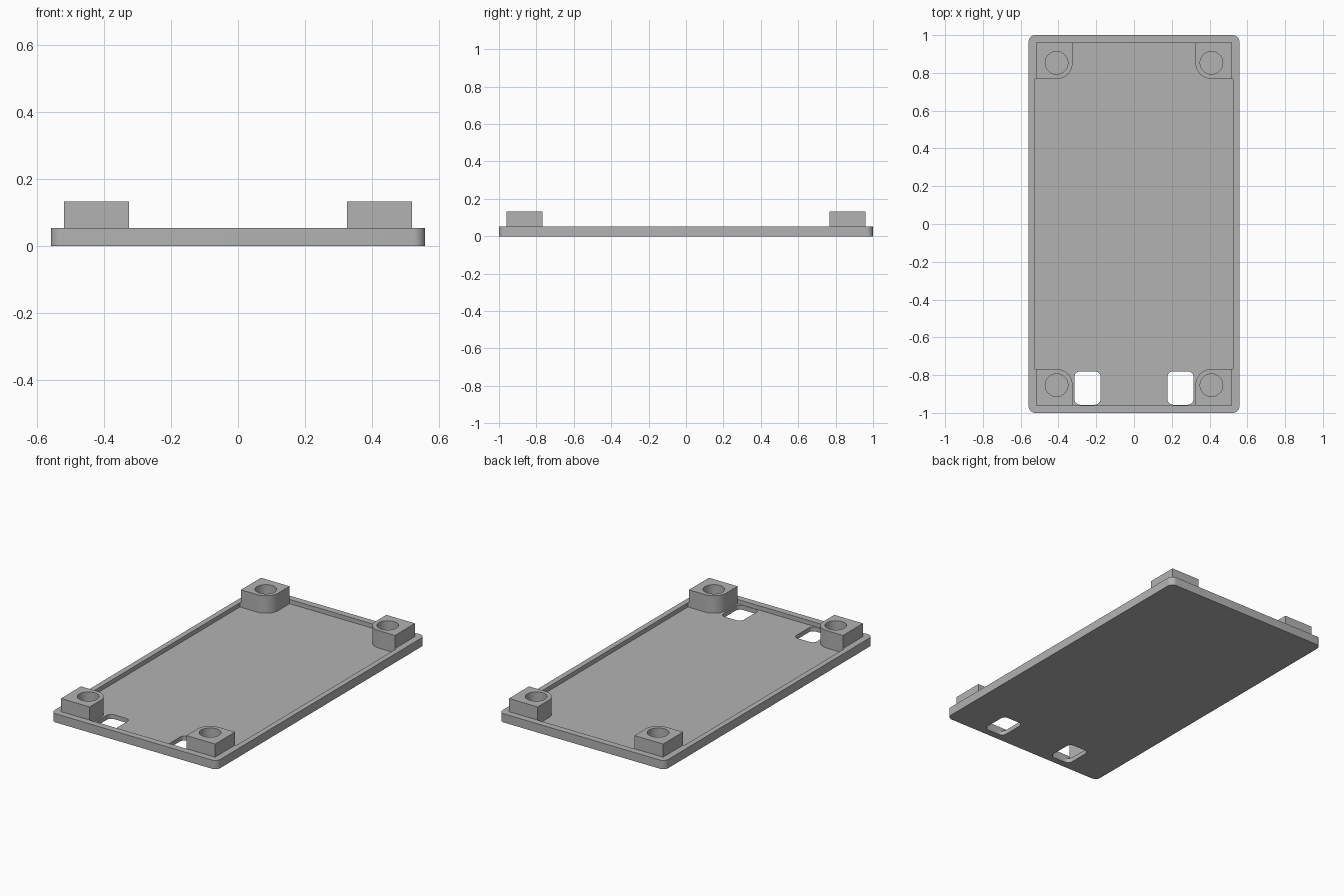
import bpy, bmesh
from math import cos, sin, pi, radians

cube = bpy.data.objects.get("Cube")
if cube:
    bpy.data.objects.remove(cube, do_unlink=True)

grey = bpy.data.materials.new("grey plastic")
grey.use_nodes = True
colour = (0.45, 0.45, 0.45, 1)
grey.diffuse_color = colour
grey.node_tree.nodes["Principled BSDF"].inputs["Base Color"].default_value = colour

RIM, FLOOR, TOP = 0.053, 0.027, 0.133
HALF_X, HALF_Y = 0.558, 1.0
POST_IN_X, POST_OUT_X = 0.325, 0.518
POST_IN_Y, POST_OUT_Y = 0.768, 0.96
HOLE_X, HOLE_Y, HOLE_R = 0.41, 0.853, 0.06


def arc(cx, cy, r, start, end, steps):
    angles = [start + (end - start) * i / steps for i in range(steps + 1)]
    return [(cx + r * cos(a), cy + r * sin(a)) for a in angles]


def rounded_rect(x0, x1, y0, y1, r):
    corners = [(x1 - r, y1 - r), (x0 + r, y1 - r), (x0 + r, y0 + r), (x1 - r, y0 + r)]
    points = []
    for i, (cx, cy) in enumerate(corners):
        points += arc(cx, cy, r, i * pi / 2, (i + 1) * pi / 2, 8)
    return points


def prism(name, outline, z0, z1):
    """Extrude a flat outline between two heights."""
    bm = bmesh.new()
    face = bm.faces.new([bm.verts.new((x, y, z0)) for x, y in outline])
    grown = bmesh.ops.extrude_face_region(bm, geom=[face])["geom"]
    top = [v for v in grown if isinstance(v, bmesh.types.BMVert)]
    bmesh.ops.translate(bm, verts=top, vec=(0, 0, z1 - z0))
    bmesh.ops.recalc_face_normals(bm, faces=bm.faces)
    mesh = bpy.data.meshes.new(name)
    bm.to_mesh(mesh)
    bm.free()
    obj = bpy.data.objects.new(name, mesh)
    mesh.materials.append(grey)
    bpy.context.collection.objects.link(obj)
    return obj


def activate(obj):
    bpy.ops.object.select_all(action="DESELECT")
    obj.select_set(True)
    bpy.context.view_layer.objects.active = obj


def cut(obj, cutter):
    cutter.hide_render = True
    activate(obj)
    mod = obj.modifiers.new("cut", "BOOLEAN")
    mod.operation, mod.solver, mod.object = "DIFFERENCE", "EXACT", cutter
    bpy.ops.object.modifier_apply(modifier=mod.name)
    bpy.data.objects.remove(cutter, do_unlink=True)


def smooth(obj):
    activate(obj)
    bpy.ops.object.shade_smooth_by_angle(angle=radians(30))


# Tray with a shallow pocket that narrows slightly beside the posts
tray = prism("tray", rounded_rect(-HALF_X, HALF_X, -HALF_Y, HALF_Y, 0.035), 0, RIM)
side = [(POST_OUT_X, -POST_OUT_Y), (POST_OUT_X, -POST_IN_Y), (0.525, -POST_IN_Y),
        (0.525, POST_IN_Y), (POST_OUT_X, POST_IN_Y), (POST_OUT_X, POST_OUT_Y)]
pocket = side + [(-x, -y) for x, y in side]
cut(tray, prism("pocket_cutter", pocket, FLOOR, 0.2))

# Two rounded windows through the floor near the front
for s in (-1, 1):
    x0, x1 = sorted((s * 0.177, s * 0.315))
    cut(tray, prism("window_cutter", rounded_rect(x0, x1, -0.957, -0.78, 0.03), -0.1, 0.04))
smooth(tray)

# Corner posts with screw holes; only the inward corner is rounded
radius = HOLE_X - POST_IN_X
quarter = arc(HOLE_X, HOLE_Y, radius, pi, 1.5 * pi, 12)
outline = quarter + [(POST_OUT_X, HOLE_Y - radius), (POST_OUT_X, POST_OUT_Y),
                     (POST_IN_X, POST_OUT_Y)]
for sx, side_name in ((1, "left"), (-1, "right")):
    for sy, end_name in ((-1, "front"), (1, "back")):
        post = prism(f"{end_name}_{side_name}_post",
                     [(sx * x, sy * y) for x, y in outline], FLOOR, TOP)
        hole = arc(sx * HOLE_X, sy * HOLE_Y, HOLE_R, 0, 2 * pi, 40)[:-1]
        cut(post, prism("hole_cutter", hole, 0, 0.2))
        smooth(post)
